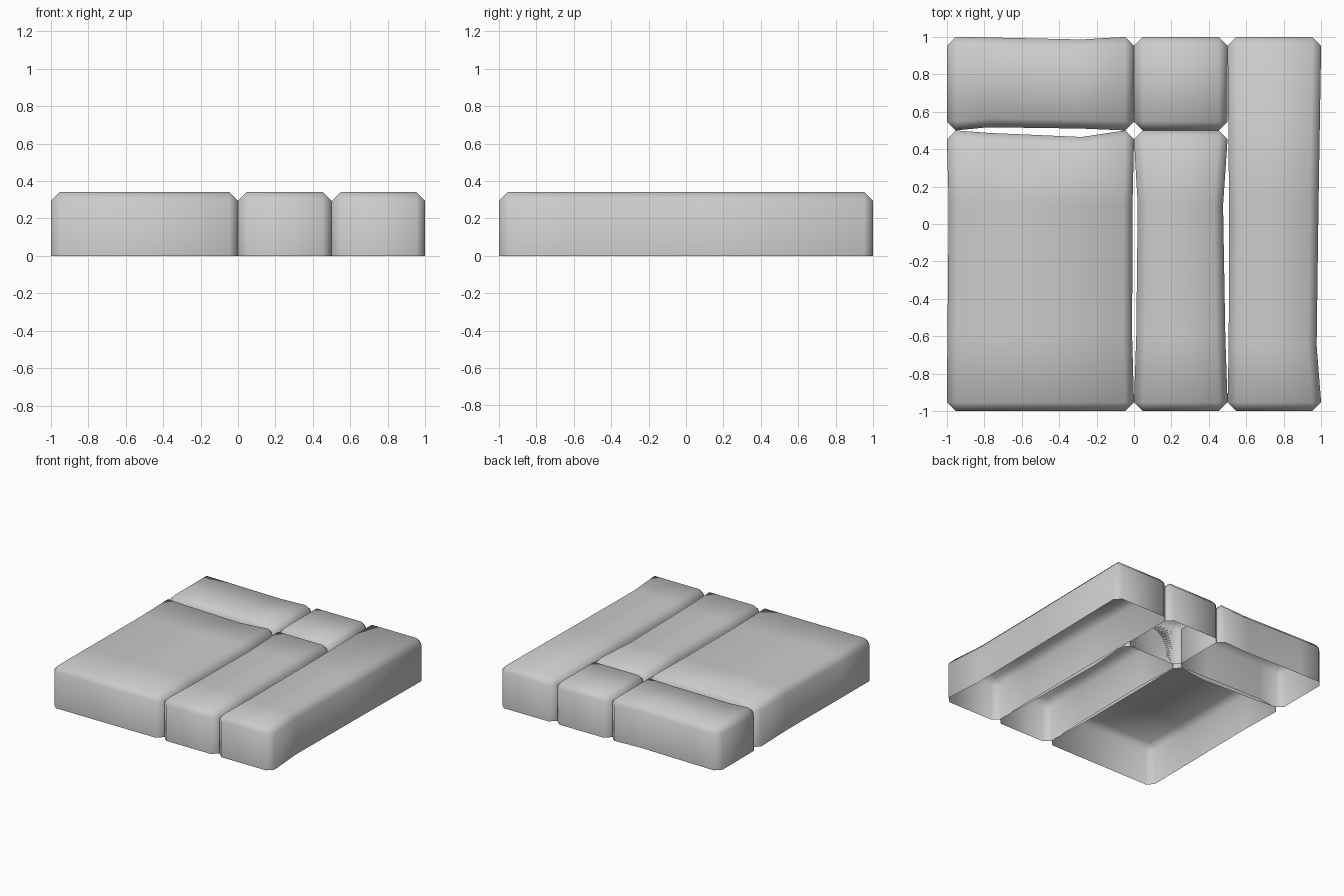
import bpy, bmesh

if "Cube" in bpy.data.objects:
    bpy.data.objects.remove(bpy.data.objects["Cube"])

H, C = 0.34, 0.047  # slab height, edge chamfer


def paving_stone(name, x0, x1, y0, y1, s=(), e=(), n=(), w=()):
    """Open-bottomed chamfered slab; s/e/n/w list (position along side, inward dent)."""
    bm = bmesh.new()
    outer, inner = [], []   # wall outline and top outline, counter-clockwise

    def corner(a, b, t):
        outer.extend((a, b))
        inner.extend((t, t))

    def dent(p, q):
        outer.append(p)
        inner.append(q)

    corner((x0, y0 + C), (x0 + C, y0), (x0 + C, y0 + C))
    for p, d in sorted(s):
        dent((p, y0 + d), (p, y0 + d + C))
    corner((x1 - C, y0), (x1, y0 + C), (x1 - C, y0 + C))
    for p, d in sorted(e):
        dent((x1 - d, p), (x1 - d - C, p))
    corner((x1, y1 - C), (x1 - C, y1), (x1 - C, y1 - C))
    for p, d in sorted(n, reverse=True):
        dent((p, y1 - d), (p, y1 - d - C))
    corner((x0 + C, y1), (x0, y1 - C), (x0 + C, y1 - C))
    for p, d in sorted(w, reverse=True):
        dent((x0 + d, p), (x0 + d + C, p))

    low = [bm.verts.new((x, y, 0)) for x, y in outer]
    mid = [bm.verts.new((x, y, H - C)) for x, y in outer]
    top = [bm.verts.new((x, y, H)) for x, y in inner]
    count = len(outer)
    for i in range(count):
        j = (i + 1) % count
        bm.faces.new((low[i], low[j], mid[j], mid[i]))
        bm.faces.new((mid[i], mid[j], top[j], top[i]))
    bm.faces.new(top)
    bmesh.ops.remove_doubles(bm, verts=bm.verts[:], dist=1e-5)
    for f in bm.faces:
        f.smooth = True
    mesh = bpy.data.meshes.new(name)
    bm.to_mesh(mesh)
    bm.free()
    obj = bpy.data.objects.new(name, mesh)
    bpy.context.collection.objects.link(obj)
    return obj


# Back row
paving_stone("back_left_stone", -1, 0, 0.5, 1,
             s=[(-0.78, 0.017), (-0.28, 0.01)], n=[(-0.78, 0.003), (-0.28, 0.014)])
paving_stone("back_middle_stone", 0, 0.5, 0.5, 1)
# Full-depth slab on the right
paving_stone("right_stone", 0.5, 1, -1, 1,
             e=[(-0.65, 0.024), (0.1, 0.014)], w=[(-0.65, 0.006), (0.1, 0.008)])
# Front row
paving_stone("front_left_stone", -1, 0, -1, 0.5,
             n=[(-0.78, 0.013), (-0.28, 0.035)],
             e=[(-0.6, 0.01), (0.1, 0.008)], w=[(-0.6, 0.003), (0.1, 0.01)])
paving_stone("front_middle_stone", 0, 0.5, -1, 0.5,
             e=[(-0.6, 0.012), (0.1, 0.024)], w=[(-0.6, 0.012), (0.1, 0.02)])
